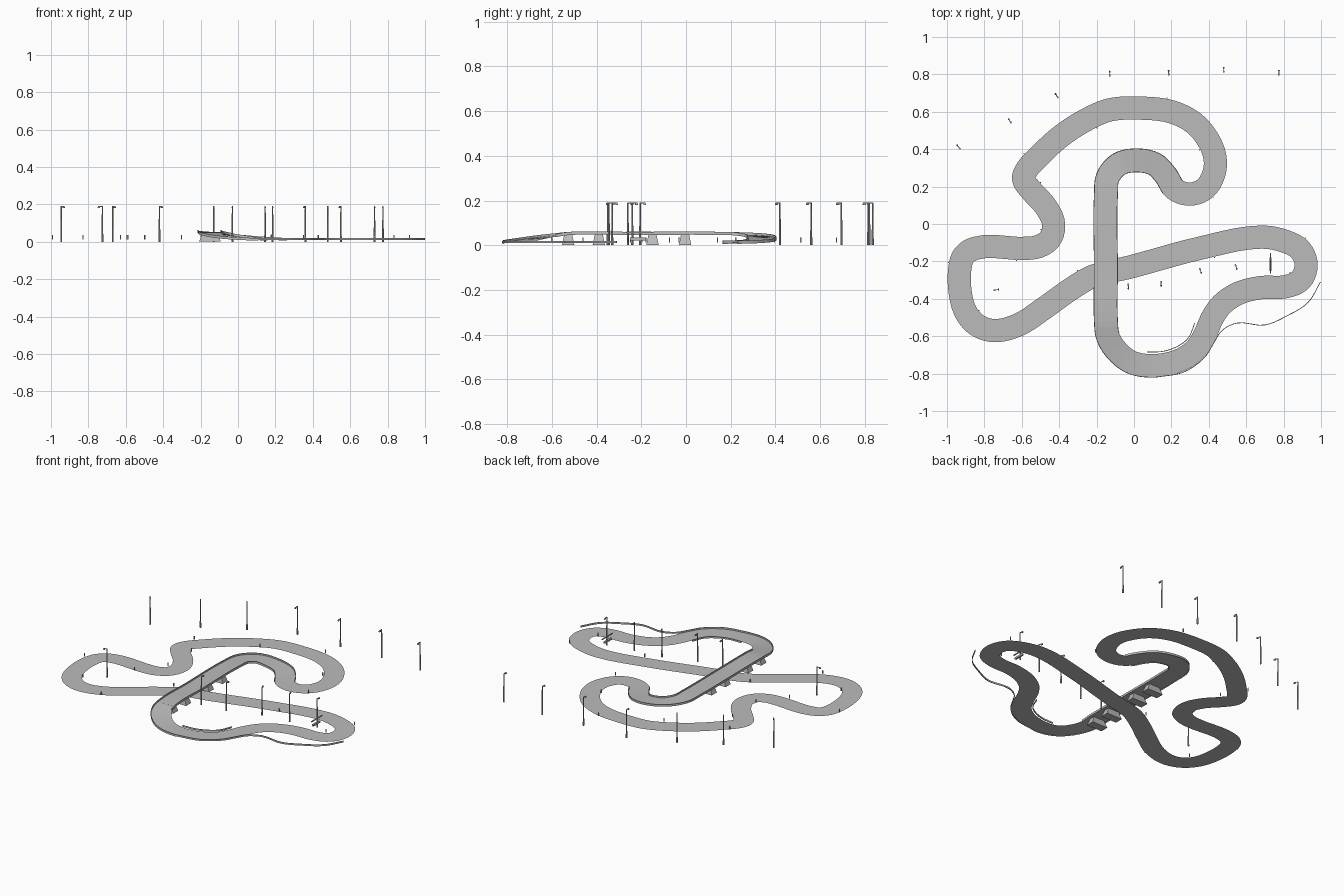
import bpy, bmesh, math
from mathutils import Vector, Matrix
from mathutils.geometry import interpolate_bezier

cube = bpy.data.objects.get("Cube")
if cube:
    bpy.data.objects.remove(cube, do_unlink=True)

GREY = (0.5, 0.5, 0.5, 1)
material = bpy.data.materials.new("track grey")
material.use_nodes = True
material.diffuse_color = GREY
material.node_tree.nodes["Principled BSDF"].inputs["Base Color"].default_value = GREY

HALF = 0.062      # half road width
GROUND = 0.01     # road height off the bridge
STEPS = 5         # samples between control points


def finish(name, bm):
    bmesh.ops.recalc_face_normals(bm, faces=bm.faces)
    mesh = bpy.data.meshes.new(name)
    bm.to_mesh(mesh)
    bm.free()
    mesh.materials.append(material)
    obj = bpy.data.objects.new(name, mesh)
    bpy.context.scene.collection.objects.link(obj)
    return obj


def smooth_path(points, closed=False):
    """Smooth curve through the points, without overshoot."""
    n = len(points)

    def direction(i):
        before = points[(i - 1) % n] if closed else points[max(i - 1, 0)]
        after = points[(i + 1) % n] if closed else points[min(i + 1, n - 1)]
        return ((points[i] - before).normalized() + (after - points[i]).normalized()).normalized()

    path = []
    for i in range(n if closed else n - 1):
        a, b = points[i], points[(i + 1) % n]
        reach = (b - a).length / 3
        path += interpolate_bezier(a, a + direction(i) * reach,
                                   b - direction((i + 1) % n) * reach, b, STEPS + 1)[:-1]
    return path if closed else path + [points[-1]]


def side_vector(path, i, closed):
    n = len(path)
    a = path[(i - 1) % n] if closed else path[max(i - 1, 0)]
    b = path[(i + 1) % n] if closed else path[min(i + 1, n - 1)]
    d = b - a
    return Vector((-d.y, d.x, 0)).normalized()


def sweep(name, path, profile, closed=False):
    """Carry a profile of (side, height) points along a path."""
    bm = bmesh.new()
    rows = []
    for i, p in enumerate(path):
        side = side_vector(path, i, closed)
        rows.append([bm.verts.new(p + side * s + Vector((0, 0, h))) for s, h in profile])
    k = len(profile)
    for i in range(len(rows) if closed else len(rows) - 1):
        a, b = rows[i], rows[(i + 1) % len(rows)]
        for j in range(k if k > 2 else 1):
            m = (j + 1) % k
            bm.faces.new((a[j], a[m], b[m], b[j]))
    if k > 2 and not closed:
        bm.faces.new(rows[0])
        bm.faces.new(rows[-1])
    return finish(name, bm)


def rail_profile(offset, low, high, thick=0.004):
    a, b = offset - thick / 2, offset + thick / 2
    return [(a, low), (b, low), (b, high), (a, high)]


def box(bm, centre, size, turn=0):
    matrix = (Matrix.Translation(centre) @ Matrix.Rotation(turn, 4, "Z")
              @ Matrix.Diagonal((*size, 1)))
    return bmesh.ops.create_cube(bm, size=1, matrix=matrix)["verts"]


# Road centreline, starting with the climb to the bridge
centre = [
    (.11, -.757), (-.01, -.74), (-.09, -.68), (-.14, -.60), (-.15, -.52), (-.15, -.25),
    (-.15, .16), (-.14, .25), (-.08, .32), (.01, .34), (.11, .32), (.17, .26),
    (.22, .185), (.30, .16), (.38, .19), (.43, .28), (.43, .37), (.39, .46),
    (.32, .54), (.20, .60), (.01, .62), (-.13, .61), (-.25, .56), (-.39, .47),
    (-.51, .36), (-.58, .28), (-.59, .24), (-.55, .18), (-.47, .09), (-.43, 0),
    (-.45, -.08), (-.51, -.12), (-.57, -.13), (-.85, -.13), (-.91, -.17), (-.93, -.23),
    (-.93, -.36), (-.90, -.47), (-.84, -.54), (-.75, -.57), (-.62, -.54), (-.48, -.45),
    (-.34, -.35), (-.22, -.28), (-.02, -.23), (.35, -.13), (.68, -.07), (.80, -.09),
    (.89, -.14), (.92, -.22), (.89, -.30), (.81, -.335), (.68, -.34), (.56, -.37),
    (.47, -.43), (.42, -.50), (.38, -.59), (.33, -.67), (.24, -.73)]
climb = [.01, .016, .027, .04, .05, .05, .05, .047, .04, .028, .017, .012]
heights = climb + [GROUND] * (len(centre) - len(climb))
road_path = smooth_path([Vector((x, y, z)) for (x, y), z in zip(centre, heights)], True)
sweep("road", road_path, [(-HALF, 0), (HALF, 0)], True)

# Bridge rails along both deck edges
sweep("bridge_outer_rail", road_path[:12 * STEPS], rail_profile(HALF, -.004, .01))
sweep("bridge_inner_rail", road_path[3 * STEPS:12 * STEPS], rail_profile(-HALF, -.004, .01))

# Free-standing guard rails beside the southern bends
guard_rails = {
    "outer_guard_rail": [(.11, -.82), (.27, -.79), (.38, -.71), (.43, -.63), (.47, -.57),
                         (.55, -.53), (.70, -.54), (.82, -.49), (.93, -.42), (.997, -.31)],
    "inner_guard_rail": [(.07, -.685), (.16, -.68), (.24, -.65), (.29, -.61), (.325, -.53)]}
for name, points in guard_rails.items():
    path = smooth_path([Vector((x, y, 0)) for x, y in points])
    sweep(name, path, rail_profile(0, .009, .02))

# Flared bridge piers
for number, y in enumerate((-.527, -.39, -.15, -.004)):
    bm = bmesh.new()
    for v in box(bm, (-.15, y, .025), (.115, .055, .046)):
        if v.co.z > .025:
            v.co.x = -.15 + (v.co.x + .15) * .7
            v.co.y = y + (v.co.y - y) * .65
    finish(f"bridge_pier_{number + 1}", bm)

# Lamp posts: position and the compass angle of the arm
lamps = [(-.13, .815, -90), (.185, .82, -90), (.48, .835, -90), (.775, .82, -90),
         (-.42, .695, -55), (-.67, .56, -55), (-.945, .42, -50), (-.725, -.35, 190),
         (-.03, -.345, 90), (.145, -.33, 90), (.36, -.26, 110), (.55, -.24, 110),
         (.73, -.205, 90)]
for number, (x, y, angle) in enumerate(lamps):
    bm = bmesh.new()
    turn = math.radians(angle)
    out = Vector((math.cos(turn), math.sin(turn), 0))
    foot = Vector((x, y, 0))
    bmesh.ops.create_cone(bm, cap_ends=True, segments=8, radius1=.005, radius2=.003, depth=.19,
                          matrix=Matrix.Translation(foot + Vector((0, 0, .095))))
    box(bm, foot + out * .011 + Vector((0, 0, .189)), (.026, .004, .004), turn)
    box(bm, foot + out * .02 + Vector((0, 0, .184)), (.012, .008, .006), turn)
    finish(f"lamp_post_{number + 1}", bm)

# Sign boards on the eastern infield post
bm = bmesh.new()
box(bm, (.73, -.21, .058), (.006, .11, .006))
box(bm, (.73, -.215, .028), (.012, .07, .012))
finish("sign_boards", bm)

# Small marker posts along the road edges
bm = bmesh.new()
for count, i in enumerate(range(14 * STEPS, len(road_path) - 6 * STEPS, 13)):
    edge = (HALF + .004) * (1 if count % 2 else -1)
    spot = road_path[i] + side_vector(road_path, i, True) * edge
    box(bm, (spot.x, spot.y, .024), (.005, .005, .022))
finish("marker_posts", bm)
